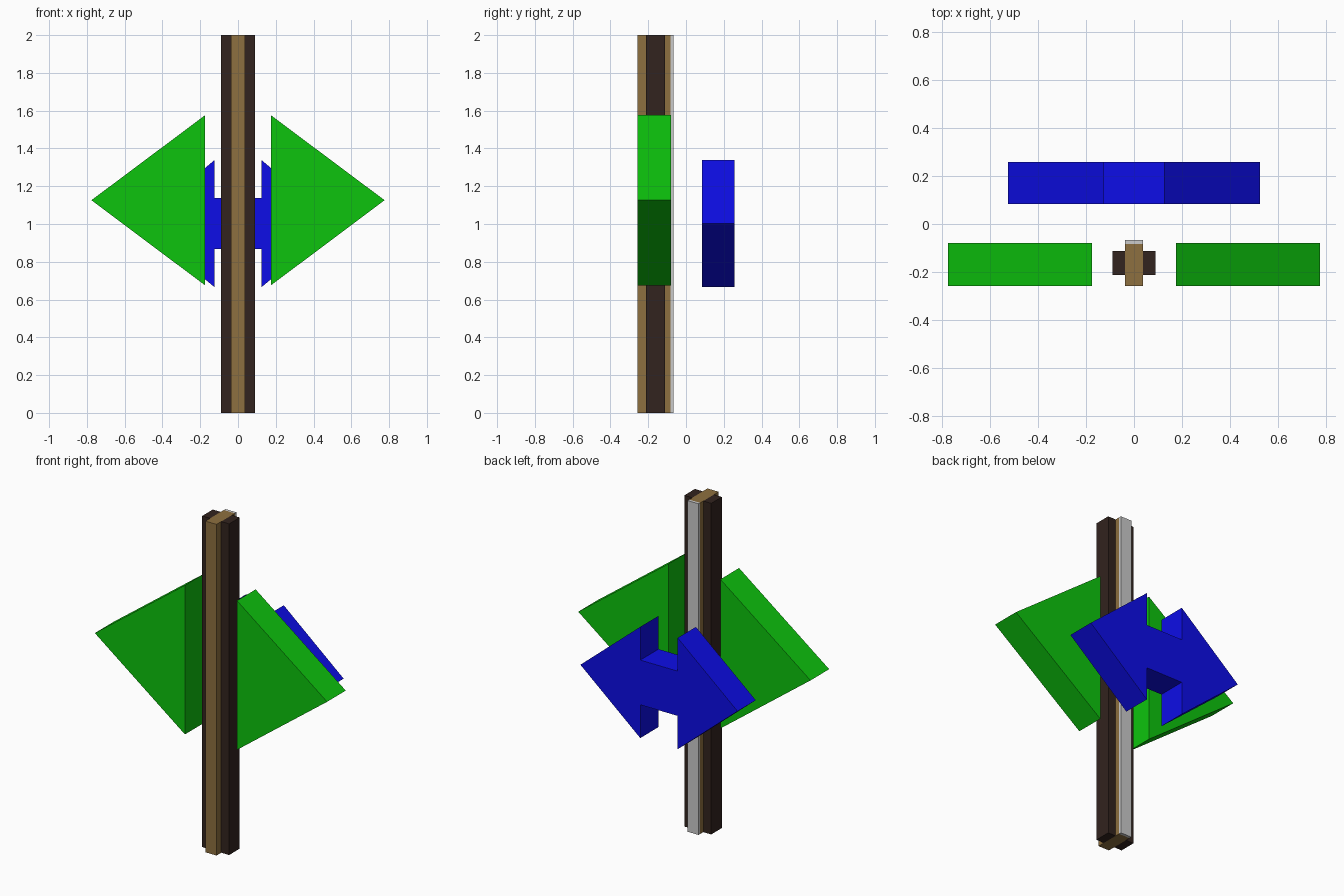
import bpy
import bmesh

if "Cube" in bpy.data.objects:
    bpy.data.objects.remove(bpy.data.objects["Cube"])


def material(name, rgb):
    m = bpy.data.materials.new(name)
    m.diffuse_color = (*rgb, 1)
    m.use_nodes = True
    m.node_tree.nodes["Principled BSDF"].inputs["Base Color"].default_value = m.diffuse_color
    return m


GREEN = material("green", (0.004, 0.55, 0.004))
BLUE = material("blue", (0.004, 0.004, 0.8))
TAN = material("tan", (0.27, 0.16, 0.05))
DARK = material("dark_brown", (0.032, 0.017, 0.013))


def prism(name, outline, y0, y1, mat=None):
    """Extrude an x-z outline from y0 to y1."""
    bm = bmesh.new()
    face = bm.faces.new([bm.verts.new((x, y0, z)) for x, z in outline])
    ext = bmesh.ops.extrude_face_region(bm, geom=[face])
    verts = [g for g in ext["geom"] if isinstance(g, bmesh.types.BMVert)]
    bmesh.ops.translate(bm, verts=verts, vec=(0, y1 - y0, 0))
    bmesh.ops.recalc_face_normals(bm, faces=bm.faces)
    mesh = bpy.data.meshes.new(name)
    bm.to_mesh(mesh)
    bm.free()
    ob = bpy.data.objects.new(name, mesh)
    bpy.context.collection.objects.link(ob)
    if mat:
        mesh.materials.append(mat)
    return ob


def rect(x0, x1, z0=0, z1=2):
    return [(x0, z0), (x1, z0), (x1, z1), (x0, z1)]


# Post: tan core with a grey backing strip
prism("post_core", rect(-0.037, 0.037), -0.258, -0.083, TAN)
prism("post_back_strip", rect(-0.037, 0.037), -0.083, -0.067)

# Dark side rails and green triangles, one of each per side
for side, s in (("left", -1), ("right", 1)):
    prism(side + "_rail", rect(s * 0.037, s * 0.09), -0.213, -0.112, DARK)
    prism(side + "_triangle",
          [(s * 0.174, 0.675), (s * 0.776, 1.126), (s * 0.174, 1.576)],
          -0.258, -0.08, GREEN)

# Blue double-headed arrow behind the post
half = [(0.125, 0.867), (0.125, 0.666), (0.525, 1.002), (0.125, 1.338), (0.125, 1.137)]
prism("double_arrow", half + [(-x, z) for x, z in reversed(half)], 0.084, 0.258, BLUE)
